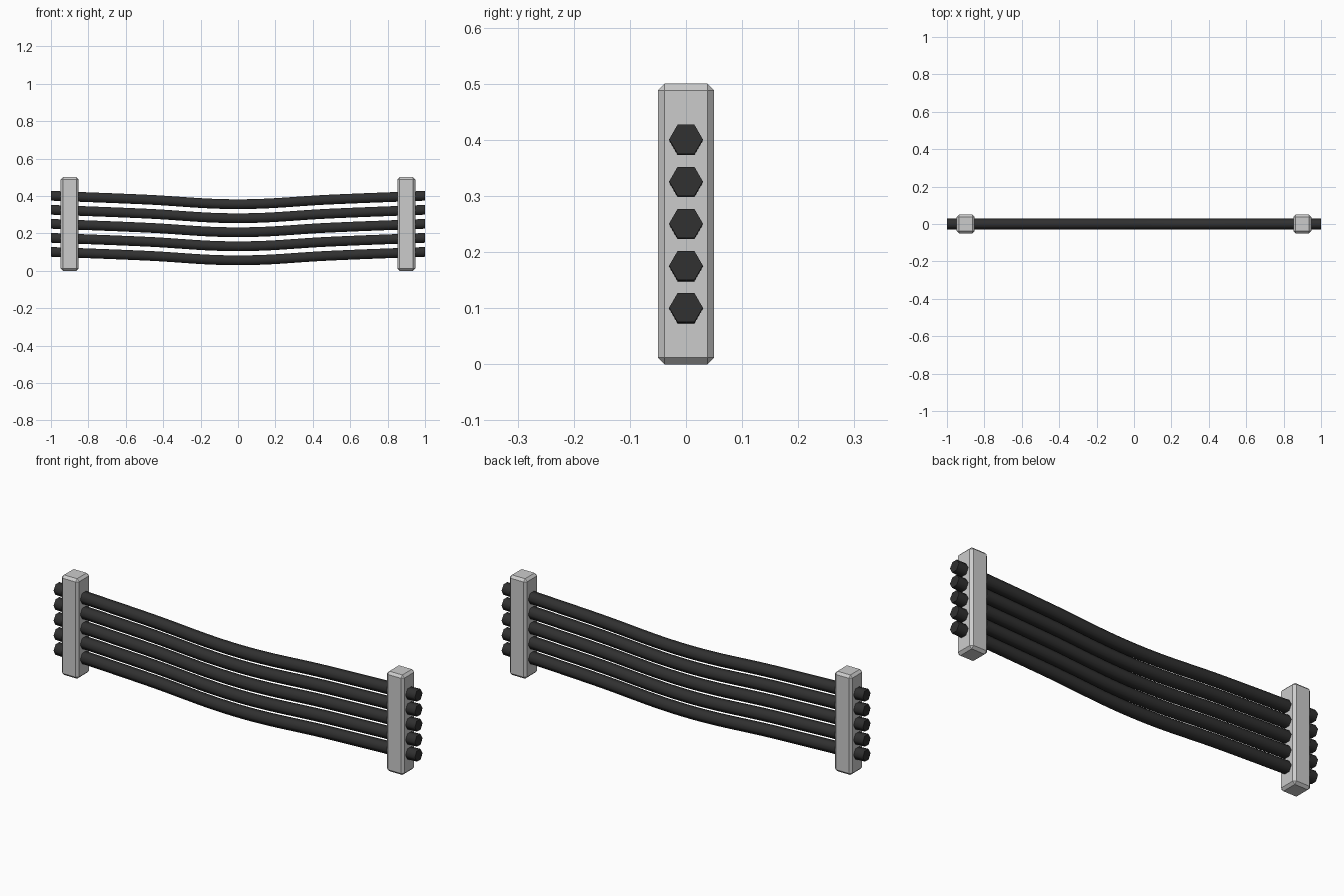
import bpy

if "Cube" in bpy.data.objects:
    bpy.data.objects.remove(bpy.data.objects["Cube"])

rubber = bpy.data.materials.new("black_rubber")
rubber.diffuse_color = (0.03, 0.03, 0.03, 1)
rubber.use_nodes = True
rubber.node_tree.nodes["Principled BSDF"].inputs["Base Color"].default_value = rubber.diffuse_color

# Path of one sagging cable: x position and drop below its end height
PATH = [(-1, 0), (-0.5, 0.02), (0, 0.045), (0.5, 0.02), (1, 0)]


def cable(name, z):
    curve = bpy.data.curves.new(name, 'CURVE')
    curve.dimensions = '3D'
    curve.bevel_depth = 0.03
    curve.bevel_resolution = 1      # six-sided section
    curve.use_fill_caps = True
    curve.resolution_u = 12
    spline = curve.splines.new('BEZIER')
    spline.bezier_points.add(len(PATH) - 1)
    for p, (x, drop) in zip(spline.bezier_points, PATH):
        p.co = (x, 0, z - drop)
        p.handle_left_type = p.handle_right_type = 'AUTO'
    spline.use_smooth = True
    obj = bpy.data.objects.new(name, curve)
    curve.materials.append(rubber)
    bpy.context.collection.objects.link(obj)


def clamp(name, x):
    bpy.ops.mesh.primitive_cube_add(size=1, location=(x, 0, 0.25))
    obj = bpy.context.object
    obj.name = name
    obj.scale = (0.096, 0.1, 0.5)
    bpy.ops.object.transform_apply(location=False, rotation=False, scale=True)
    bevel = obj.modifiers.new("chamfer", 'BEVEL')
    bevel.width = 0.012
    bevel.segments = 1


# Five stacked cables
for i in range(5):
    cable(f"cable_{i + 1}", 0.101 + 0.075 * i)

# End clamps
clamp("clamp_left", -0.9)
clamp("clamp_right", 0.9)
